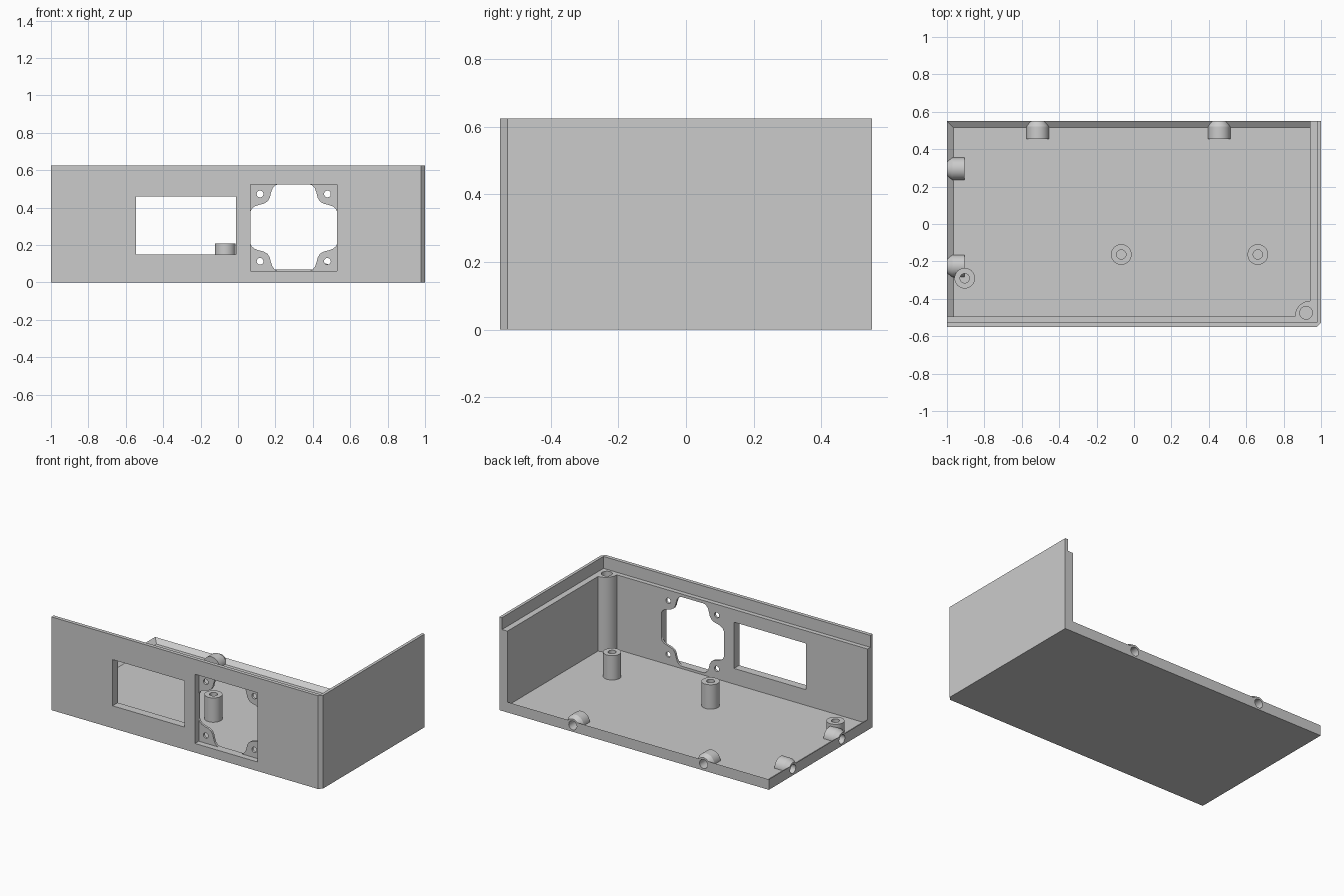
import bpy
import bmesh
from math import cos, sin, pi, radians

cube = bpy.data.objects.get("Cube")
if cube:
    bpy.data.objects.remove(cube)

grey = bpy.data.materials.new("light_grey_plastic")
grey.use_nodes = True
grey.diffuse_color = (0.6, 0.6, 0.6, 1)
grey.node_tree.nodes["Principled BSDF"].inputs["Base Color"].default_value = (0.6, 0.6, 0.6, 1)

X, Y = 1.0, 0.55              # half size of the case
TOP, LEDGE = 0.625, 0.545     # wall top and inner step
IN_X, IN_Y = 0.94, -0.495     # inner wall faces
LIP_X, LIP_Y = 0.98, -0.525   # inner faces of the thin lip
FLOOR, RIM, RIM_W = 0.045, 0.07, 0.035
PLACE = {"x": lambda u, v, w: (w, u, v),
         "y": lambda u, v, w: (u, w, v),
         "z": lambda u, v, w: (u, v, w)}


def loft(name, axis, *rings):
    """Closed solid through rings of (outline, position along axis)."""
    bm = bmesh.new()
    loops = [[bm.verts.new(PLACE[axis](u, v, w)) for u, v in pts] for pts, w in rings]
    n = len(loops[0])
    for a, b in zip(loops, loops[1:]):
        for i in range(n):
            j = (i + 1) % n
            bm.faces.new((a[i], a[j], b[j], b[i]))
    bm.faces.new(loops[0])
    bm.faces.new(loops[-1])
    bmesh.ops.recalc_face_normals(bm, faces=bm.faces)
    mesh = bpy.data.meshes.new(name)
    bm.to_mesh(mesh)
    bm.free()
    mesh.materials.append(grey)
    obj = bpy.data.objects.new(name, mesh)
    bpy.context.scene.collection.objects.link(obj)
    return obj


def prism(name, axis, pts, a, b):
    return loft(name, axis, (pts, a), (pts, b))


def rect(u0, v0, u1, v1):
    return [(u0, v0), (u1, v0), (u1, v1), (u0, v1)]


def circle(u, v, r, n=40, lowest=-9):
    return [(u + r * cos(2 * pi * i / n), max(lowest, v + r * sin(2 * pi * i / n)))
            for i in range(n)]


def cut(obj, cutters):
    for c in cutters:
        c.hide_render = True
        mod = obj.modifiers.new("cut", "BOOLEAN")
        mod.operation = "DIFFERENCE"
        mod.solver = "EXACT"
        mod.object = c
    bpy.context.view_layer.update()
    graph = bpy.context.evaluated_depsgraph_get()
    mesh = bpy.data.meshes.new_from_object(obj.evaluated_get(graph))
    obj.modifiers.clear()
    obj.data = mesh


def discard(cutters):
    for c in cutters:
        bpy.data.objects.remove(c)


parts = []

# Front and side walls as one L, with a chamfered outer corner
ch = 0.022
walls = prism("walls", "z", [(-X, -Y), (X - ch, -Y), (X, -Y + ch), (X, Y),
                             (IN_X, Y), (IN_X, IN_Y), (-X, IN_Y)], 0, TOP)

# Fan opening outline: one corner, mirrored into the four quadrants
fan_x, fan_z, half = 0.298, 0.293, 0.232
corner = [(half, 0.085), (0.225, 0.1), (0.21, 0.113), (0.185, 0.122), (0.16, 0.128), (0.14, 0.14)]
corner += [(v, u) for u, v in reversed(corner[:-1])]
opening = []
for su, sv in ((1, 1), (-1, 1), (-1, -1), (1, -1)):
    quarter = corner if su * sv > 0 else corner[::-1]
    opening += [(fan_x + su * u, fan_z + sv * v) for u, v in quarter]

cutters = [
    prism("lip_cut", "z", rect(-2, LIP_Y, LIP_X, 2), LEDGE, 1),
    prism("window_cut", "y", rect(-0.545, 0.15, -0.01, 0.46), -1, -0.4),
    prism("fan_recess_cut", "y", rect(fan_x - half, fan_z - half, fan_x + half, fan_z + half),
          -1, IN_Y - 0.015),
    prism("fan_cut", "y", opening, -0.53, -0.4),
]
for su in (-1, 1):
    for sv in (-1, 1):
        cutters.append(prism("fan_screw_cut", "y",
                             circle(fan_x + su * 0.18, fan_z + sv * 0.18, 0.018, 24), -0.53, -0.4))
cut(walls, cutters)
discard(cutters)
parts.append(walls)

# Corner screw post under the ledge
post_cut = prism("corner_post_cut", "z", circle(0.92, -0.475, 0.034), 0.3, 1)
arc = [(IN_X + 0.005 + 0.085 * cos(a), IN_Y + 0.085 * sin(a))
       for a in [pi / 2 + pi / 2 * i / 12 for i in range(13)]]
corner_post = prism("corner_post", "z", arc + [(IN_X + 0.005, IN_Y)], FLOOR, LEDGE)
for obj in (corner_post, walls):
    cut(obj, [post_cut])
discard([post_cut])
parts.append(corner_post)

# Floor and its low sloped rims on the open sides
floor = prism("floor", "z", rect(-X, IN_Y, IN_X, Y), 0, FLOOR)
back_rim = prism("back_rim", "x", [(Y, 0.01), (Y, RIM), (Y - RIM_W, FLOOR), (Y - RIM_W, 0.01)],
                 -X, IN_X)
side_rim = prism("side_rim", "y", [(-X, 0.01), (-X, RIM), (RIM_W - X, FLOOR), (RIM_W - X, 0.01)],
                 IN_Y, Y)

# Horizontal screw bosses on the rims, tapered to the outer face
BOSS_Z, BOSS_R = 0.043, 0.06
bosses, drills = [], []
for axis, along, edge, inward in (("y", -0.515, Y, -1), ("y", 0.455, Y, -1),
                                  ("x", 0.295, -X, 1), ("x", -0.225, -X, 1)):
    wide = circle(along, BOSS_Z, BOSS_R, lowest=0.01)
    narrow = circle(along, BOSS_Z, 0.043, lowest=0.01)
    bosses.append(loft("rim_boss", axis, (narrow, edge), (wide, edge + inward * 0.03),
                       (wide, edge + inward * 0.095)))
    drills.append(prism("drill", axis, circle(along, BOSS_Z, 0.03, 32),
                        edge - inward * 0.05, edge + inward * 0.085))
for obj in [floor, back_rim, side_rim]:
    cut(obj, drills)
for obj, drill in zip(bosses, drills):
    cut(obj, [drill])
discard(drills)
parts += [floor, back_rim, side_rim] + bosses

# Upright mounting posts with screw holes
for x, y, top in ((-0.068, -0.163, 0.208), (0.662, -0.163, 0.208), (-0.905, -0.29, 0.118)):
    post = prism("mounting_post", "z", circle(x, y, 0.055), FLOOR - 0.01, top)
    hole = prism("post_hole", "z", circle(x, y, 0.025, 32), FLOOR + 0.01, 1)
    cut(post, [hole])
    discard([hole])
    parts.append(post)

# Smooth round surfaces, crisp edges
bpy.ops.object.select_all(action="DESELECT")
for obj in parts:
    obj.select_set(True)
bpy.context.view_layer.objects.active = parts[0]
bpy.ops.object.shade_smooth_by_angle(angle=radians(25))
